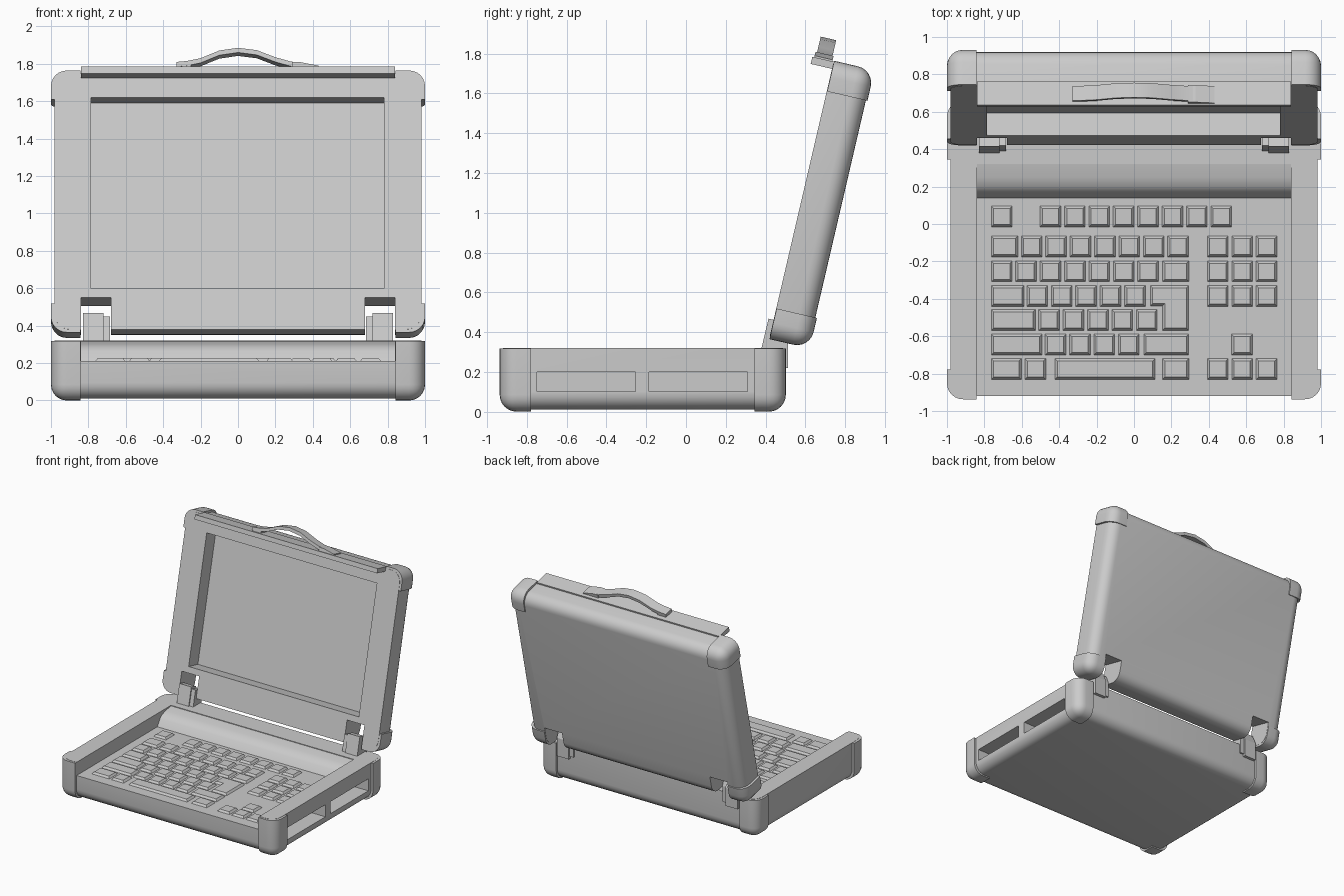
import bpy, bmesh, math
from mathutils import Matrix, Vector

cube = bpy.data.objects.get("Cube")
if cube:
    bpy.data.objects.remove(cube, do_unlink=True)

# One grey shell colour
GREY = (0.6, 0.6, 0.6, 1)
grey = bpy.data.materials.new("shell grey")
grey.use_nodes = True
grey.diffuse_color = GREY
grey.node_tree.nodes["Principled BSDF"].inputs["Base Color"].default_value = GREY

# The lid is modelled lying on its back, then swung up on the hinges
LID = Matrix.Translation((0, 0.6225, 0.3173)) @ Matrix.Rotation(math.radians(76.9), 4, 'X')
BASE = Matrix.Identity(4)


def finish(name, bm, frame=BASE, smooth=True):
    bmesh.ops.recalc_face_normals(bm, faces=bm.faces)
    mesh = bpy.data.meshes.new(name)
    bm.to_mesh(mesh)
    bm.free()
    mesh.materials.append(grey)
    ob = bpy.data.objects.new(name, mesh)
    bpy.context.collection.objects.link(ob)
    ob.matrix_world = frame
    if smooth:
        smooth_shade(ob)
    return ob


def activate(ob):
    bpy.ops.object.select_all(action='DESELECT')
    ob.select_set(True)
    bpy.context.view_layer.objects.active = ob


def smooth_shade(ob):
    activate(ob)
    bpy.ops.object.shade_smooth_by_angle(angle=math.radians(32))


def box_mesh(lo, hi):
    bm = bmesh.new()
    bmesh.ops.create_cube(bm, size=1)
    lo, hi = Vector(lo), Vector(hi)
    for v in bm.verts:
        v.co = (lo + hi) / 2 + v.co * (hi - lo)
    return bm


def case_mesh(lo, hi, radius):
    """Box with rounded bottom and corners and a flat, sharp top."""
    bm = box_mesh(lo, hi)
    top = max(v.co.z for v in bm.verts)
    edges = [e for e in bm.edges if min(v.co.z for v in e.verts) < top - 0.01]
    bmesh.ops.bevel(bm, geom=edges, offset=radius, segments=6, profile=0.5, affect='EDGES')
    return bm


def prism_mesh(points, axis, start, end):
    """Extrude a 2D outline along x (outline in y, z) or z (outline in x, y)."""
    bm = bmesh.new()
    place = (lambda p: (start, *p)) if axis == 'X' else (lambda p: (*p, start))
    face = bm.faces.new([bm.verts.new(place(p)) for p in points])
    shift = Vector((end - start, 0, 0)) if axis == 'X' else Vector((0, 0, end - start))
    out = bmesh.ops.extrude_face_region(bm, geom=[face])
    bmesh.ops.translate(bm, vec=shift, verts=[g for g in out["geom"] if isinstance(g, bmesh.types.BMVert)])
    return bm


def cut(ob, cutter_bm, frame=BASE):
    cutter = finish("cutter", cutter_bm, frame, smooth=False)
    cutter.hide_render = True
    mod = ob.modifiers.new("cut", 'BOOLEAN')
    mod.operation, mod.object, mod.solver = 'DIFFERENCE', cutter, 'EXACT'
    activate(ob)
    bpy.ops.object.modifier_apply(modifier=mod.name)
    bpy.data.objects.remove(cutter, do_unlink=True)


def bumpers(prefix, lo, hi, reach, frame):
    """Four corner guards sliced from a slightly larger case."""
    middle = (lo[1] + hi[1]) / 2
    for side, sx in (("left", 1), ("right", -1)):
        for end, sy in (("far", 1), ("near", -1)):
            bm = case_mesh(lo, hi, 0.085)
            y = middle + sy * ((hi[1] - lo[1]) / 2 - reach)
            for co, no in (((sx * (1 - reach), 0, 0), (sx, 0, 0)), ((0, y, 0), (0, sy, 0))):
                out = bmesh.ops.bisect_plane(bm, geom=bm.verts[:] + bm.edges[:] + bm.faces[:],
                                             plane_co=co, plane_no=no, clear_inner=True)
                rim = [g for g in out["geom_cut"] if isinstance(g, bmesh.types.BMEdge)]
                bmesh.ops.holes_fill(bm, edges=rim)
            finish(f"{prefix}_{end}_{side}_bumper", bm, frame)


# Base case with an open-fronted keyboard tray and two side bays
base = finish("base_case", case_mesh((-0.982, -0.92, 0.01), (0.982, 0.487, 0.32), 0.085), smooth=False)
tray = [(-1.1, 0.21), (0.14, 0.21), (0.175, 0.265), (0.2, 0.287), (0.25, 0.303),
        (0.32, 0.315), (0.32, 0.5), (-1.1, 0.5)]
cut(base, prism_mesh(tray, 'X', -0.84, 0.84))
for y in (-0.75, -0.185):
    cut(base, box_mesh((0.8, y, 0.1), (1.1, y + 0.495, 0.2)))
smooth_shade(base)
bumpers("base", (-1, -0.937, 0), (1, 0.502, 0.318), 0.158, BASE)

# Lid case with a deep screen opening and two hinge notches
lid = finish("lid_case", case_mesh((-0.982, 0.015, 0.008), (0.982, 1.42, 0.21), 0.085), LID, smooth=False)
cut(lid, box_mesh((-0.785, 0.24, 0.085), (0.78, 1.288, 0.4)), LID)
for x in (-0.84, 0.68):
    cut(lid, box_mesh((x, -0.2, -0.1), (x + 0.16, 0.19, 0.4)), LID)
smooth_shade(lid)
bumpers("lid", (-1, 0, 0), (1, 1.437, 0.208), 0.158, LID)

# Closing lip and carrying handle on the lid's upper edge
finish("lid_lip", box_mesh((-0.84, 1.395, 0.19), (0.84, 1.432, 0.32)), LID, smooth=False)
arch = [(-0.33, 1.462), (-0.27, 1.468), (-0.2, 1.483), (-0.1, 1.525), (0, 1.54),
        (0.1, 1.527), (0.2, 1.488), (0.28, 1.465), (0.33, 1.458)]
strap = arch + [(x, u - 0.026) for x, u in reversed(arch)]
finish("handle_strap", prism_mesh(strap, 'Z', 0.222, 0.302), LID)
finish("handle_left_foot", box_mesh((-0.325, 1.43, 0.225), (-0.25, 1.445, 0.3)), LID, smooth=False)
wedge = [(0.29, 1.43), (0.43, 1.43), (0.43, 1.44), (0.33, 1.46), (0.29, 1.46)]
finish("handle_right_foot", prism_mesh(wedge, 'Z', 0.217, 0.31), LID, smooth=False)

# Hinges: a knuckle on the base with a plate down its back
knuckle = [(0.375, 0.3), (0.415, 0.468), (0.475, 0.452), (0.512, 0.37), (0.512, 0.22), (0.47, 0.22)]
arm = [(0.385, 0.3), (0.42, 0.45), (0.475, 0.435), (0.5, 0.37), (0.5, 0.24), (0.47, 0.24)]
for side, s in (("left", 1), ("right", -1)):
    finish(f"{side}_hinge_knuckle", prism_mesh(knuckle, 'X', s * 0.72, s * 0.83), smooth=False)
    finish(f"{side}_hinge_arm", prism_mesh(arm, 'X', s * 0.685, s * 0.72), smooth=False)

# Keyboard: each row is a list of (start, key width, key count)
PITCH, KEY = 0.1305, 0.116
rows = {
    0.04: [(-0.765, KEY, 1), (-0.505, KEY, 8)],
    -0.12: [(-0.765, 0.146, 1), (-0.605, KEY, 7), (0.39, KEY, 3)],
    -0.253: [(-0.765, KEY, 1), (-0.635, KEY, 6), (0.15, 0.146, 1), (0.39, KEY, 3)],
    -0.385: [(-0.765, 0.18, 1), (-0.575, KEY, 5), (0.39, KEY, 3)],
    -0.513: [(-0.765, 0.24, 1), (-0.512, KEY, 5)],
    -0.645: [(-0.765, 0.275, 1), (-0.478, KEY, 4), (0.05, 0.245, 1), (0.52, KEY, 1)],
    -0.775: [(-0.765, 0.165, 1), (-0.585, KEY, 1), (-0.425, 0.54, 1), (0.15, 0.146, 1), (0.39, KEY, 3)],
}
outlines = [[(0.085, -0.327), (0.085, -0.44), (0.15, -0.44), (0.15, -0.571), (0.295, -0.571), (0.295, -0.327)]]
for y, groups in rows.items():
    for start, width, count in groups:
        for i in range(count):
            a, b, h = start + i * PITCH, start + i * PITCH + width, KEY / 2
            outlines.append([(a, y - h), (b, y - h), (b, y + h), (a, y + h)])
bm = bmesh.new()
tops = [bm.faces.new([bm.verts.new((x, y, 0.207)) for x, y in o]) for o in outlines]
for thickness, depth in ((0.003, 0.012), (0.015, 0.019)):
    bmesh.ops.inset_region(bm, faces=tops, use_boundary=True, use_even_offset=True,
                           thickness=thickness, depth=depth)
finish("keys", bm, smooth=False)
